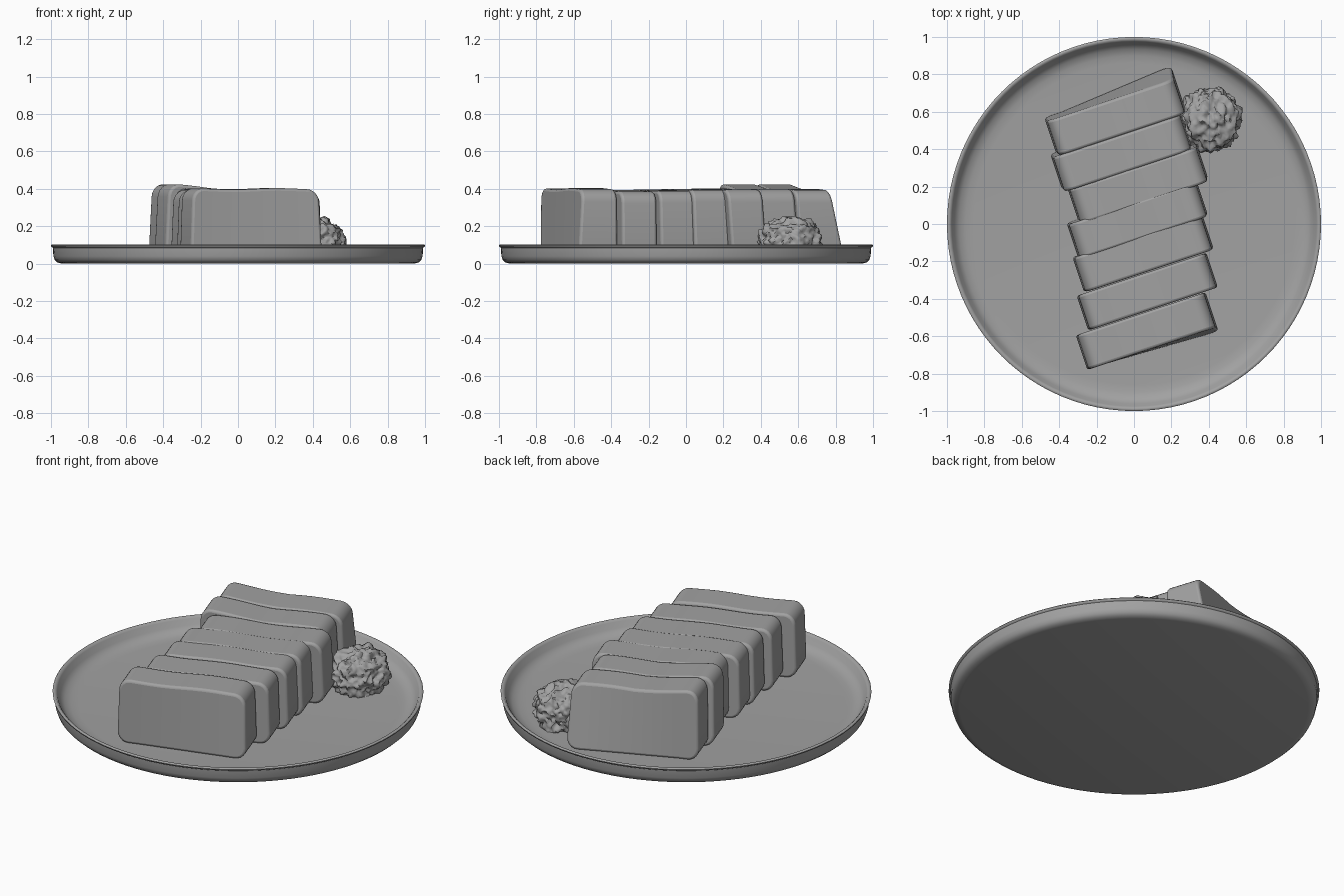
import bpy, bmesh, math
from mathutils import Matrix, Vector, noise

if "Cube" in bpy.data.objects:
    bpy.data.objects.remove(bpy.data.objects["Cube"], do_unlink=True)

GREY = (0.36, 0.36, 0.36, 1)
mat = bpy.data.materials.new("plain grey")
mat.use_nodes = True
mat.diffuse_color = GREY
mat.node_tree.nodes["Principled BSDF"].inputs["Base Color"].default_value = GREY

FLOOR = 0.025
TURN = math.radians(18.4)


def finish(bm, name, angle=40, bevel=0):
    """Turn a bmesh into a smooth shaded object."""
    bmesh.ops.recalc_face_normals(bm, faces=bm.faces)
    mesh = bpy.data.meshes.new(name)
    bm.to_mesh(mesh)
    bm.free()
    ob = bpy.data.objects.new(name, mesh)
    bpy.context.collection.objects.link(ob)
    mesh.materials.append(mat)
    if bevel:
        mod = ob.modifiers.new("soft edges", 'BEVEL')
        mod.width, mod.segments = bevel, 3
        mod.limit_method, mod.angle_limit = 'ANGLE', math.radians(50)
    bpy.ops.object.select_all(action='DESELECT')
    bpy.context.view_layer.objects.active = ob
    ob.select_set(True)
    bpy.ops.object.shade_smooth_by_angle(angle=math.radians(angle))
    return ob


def plate():
    """Lathe the plate from its cross-section."""
    profile = [(0, 0), (0.94, 0), (0.965, 0.006), (0.98, 0.02), (0.987, 0.04),
               (0.99, 0.085), (0.998, 0.09), (1, 0.097), (0.995, 0.102),
               (0.985, 0.102), (0.975, 0.092), (0.96, 0.06), (0.935, 0.038),
               (0.9, 0.028), (0.86, FLOOR), (0, FLOOR)]
    bm = bmesh.new()
    verts = [bm.verts.new((r, 0, z)) for r, z in profile]
    edges = [bm.edges.new(pair) for pair in zip(verts, verts[1:])]
    bmesh.ops.spin(bm, geom=verts + edges, axis=(0, 0, 1), cent=(0, 0, 0),
                   angle=math.tau, steps=96)
    bmesh.ops.remove_doubles(bm, verts=bm.verts, dist=0.0005)
    finish(bm, "plate", 50)


def loaf_slice(index, front, height, lean, lift, flare):
    """One rounded slab; front is the middle of its front edge."""
    width, depth = 0.735, 0.195
    bm = bmesh.new()
    bmesh.ops.create_cube(bm, size=1, matrix=Matrix.Diagonal((width, depth, height, 1)))
    long_edges = [e for e in bm.edges
                  if abs(e.verts[0].co.y - e.verts[1].co.y) > depth / 2]
    bmesh.ops.bevel(bm, geom=long_edges, offset=0.065, segments=6,
                    profile=0.5, affect='EDGES')
    for i in range(-4, 5):
        bmesh.ops.bisect_plane(bm, geom=bm.verts[:] + bm.edges[:] + bm.faces[:],
                               plane_co=(i * 0.065, 0, 0), plane_no=(1, 0, 0))
    for v in bm.verts:
        top = v.co.z / height + 0.5
        side = v.co.x / width
        v.co.x *= 1 - 0.035 * top
        # lean, flared outer bottom, and a gently uneven top
        outward = max(0, side + 0.35) * flare * (1 - top)
        if v.co.y * flare > 0:
            v.co.y += outward
        v.co.y += lean * top
        v.co.z += top * (lift * max(0, -side) * 2
                         + 0.004 * math.sin(9 * side + index))
    move = Matrix.Translation((front[0], front[1], FLOOR + height / 2))
    bm.transform(move @ Matrix.Rotation(TURN, 4, 'Z')
                 @ Matrix.Translation((0, depth / 2, 0)))
    finish(bm, f"loaf_slice_{index + 1}", 40, 0.014)


def garnish():
    """Crumpled mound beside the loaf."""
    bm = bmesh.new()
    bmesh.ops.create_icosphere(bm, subdivisions=5, radius=1)
    for v in bm.verts:
        d = v.co.normalized()
        n = 0.16 * noise.noise(d * 2.6 + Vector((3, 1, 7)))
        n += 0.15 * noise.noise(d * 6 + Vector((1, 5, 2)))
        n += 0.05 * noise.noise(d * 12)
        p = d * (1 + n)
        v.co = (0.41 + 0.155 * p.x, 0.56 + 0.17 * p.y,
                max(FLOOR - 0.002, 0.105 + 0.145 * p.z))
    finish(bm, "garnish", 60)


plate()
slices = [  # front middle, height, lean, left lift, flare of outer face
    ((0.097, -0.665), 0.375, 0.0, 0.0, -0.03),
    ((0.102, -0.454), 0.365, 0.0, 0.005, 0),
    ((0.079, -0.247), 0.367, -0.005, 0.005, 0),
    ((0.048, -0.065), 0.369, -0.01, 0.005, 0),
    ((0.048, 0.135), 0.367, -0.025, 0.01, 0),
    ((-0.04, 0.306), 0.37, -0.025, 0.03, 0),
    ((-0.072, 0.5), 0.37, -0.025, 0.03, 0.06),
]
for i, args in enumerate(slices):
    loaf_slice(i, *args)
garnish()
